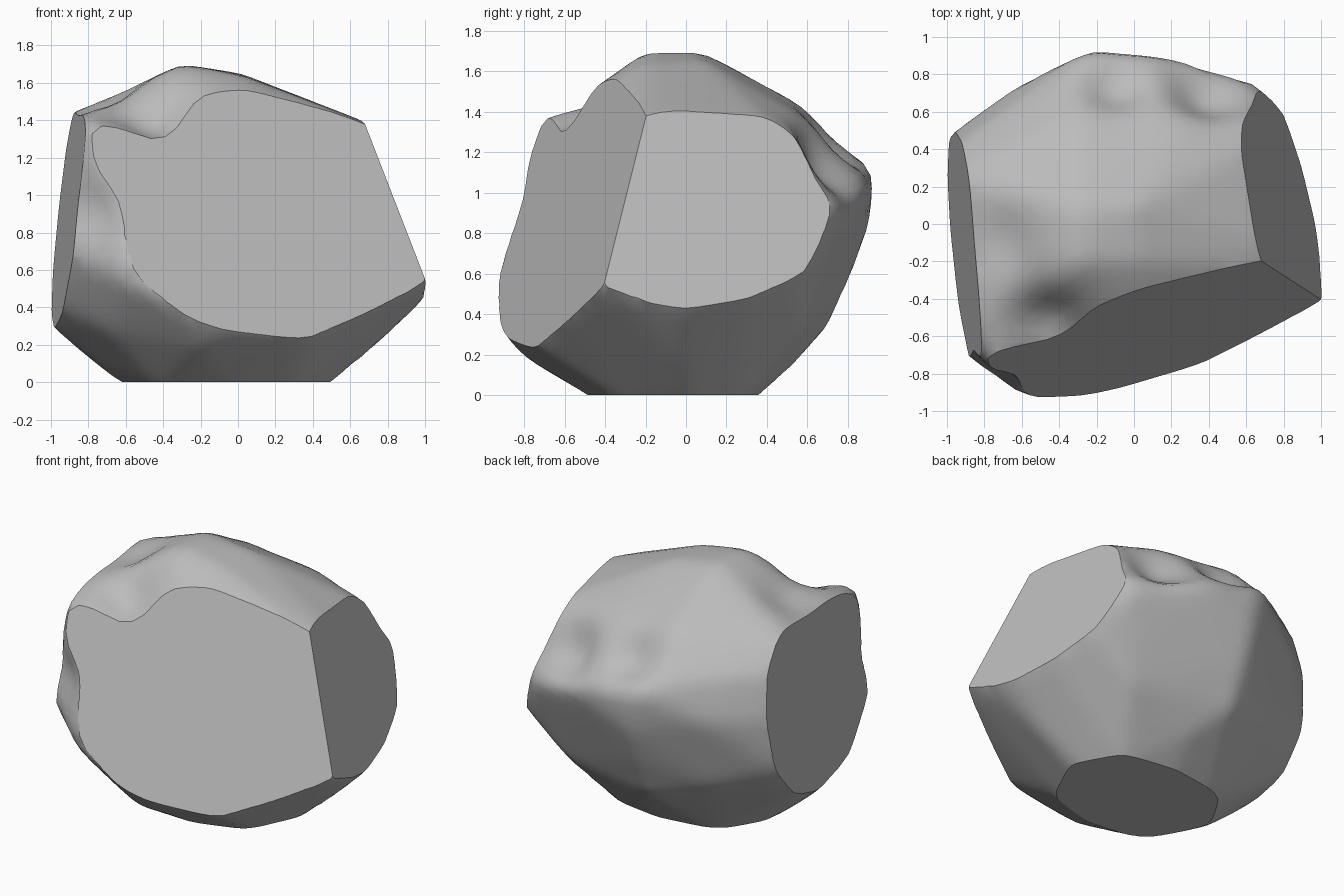
import bpy
import bmesh
import math
from mathutils import Vector
from mathutils.bvhtree import BVHTree

default_cube = bpy.data.objects.get("Cube")
if default_cube:
    bpy.data.objects.remove(default_cube, do_unlink=True)

# Cleaved planes: outward normal and offset
FRONT = (Vector((0.396, -1.158, 0.443)), 1.108)
RIGHT = (Vector((0.48, 0.088, 0.164)), 0.535)
LEFT = (Vector((-1, -0.086, 0.107)), 1.015)
BASE = (Vector((0, 0, -1)), 0)

# Outline of each cleaved face, in the two axes that span it
front_outline = [(-.77, 1.33), (-.2, 1.48), (.05, 1.5), (.5, 1.35), (.69, 1.34), (1, .55),
                 (.7, .4), (.36, .25), (-.05, .3), (-.3, .4), (-.52, .72), (-.74, 1.2)]
right_outline = [(-.2, 1.34), (-.08, 1.36), (.15, 1.32), (.4, 1.33), (.54, 1.25), (.6, .95),
                 (.57, .62), (.3, .5), (0, .45), (-.2, .48), (-.4, .56)]
left_outline = [(0, .33), (.25, .4), (.42, .6), (.46, .95), (.4, 1.25), (.25, 1.41),
                (-.1, 1.42), (-.55, 1.38), (-.62, 1), (-.69, .7), (-.4, .4)]
base_outline = [(-.55, 0), (-.4, .25), (-.05, .3), (.3, .25), (.44, 0),
                (.3, -.3), (0, -.4), (-.4, -.35)]

# Rounded crown, back and underside
crown = [(-.3, -.2, 1.7), (-.3, .08, 1.7), (.02, -.2, 1.64), (.02, .1, 1.65),
         (.3, .1, 1.5), (-.55, .1, 1.49), (-.3, .6, 1.42), (.3, .56, 1.38)]
back = [(-.23, .94, 1.15), (-.2, .91, .84), (.3, .88, 1), (.66, .76, .9), (.8, .6, .65),
        (-.62, .74, .95), (-.94, .5, .85), (-.2, .82, .6), (-.2, .7, .34), (0, .54, .16),
        (.5, .58, .35), (-.6, .6, .45)]
underside = [(-.72, -.1, .06), (-.88, -.1, .2), (.7, -.05, .16), (.95, -.15, .42),
             (-.1, -.58, .08), (-.2, -.79, .18), (-.25, -.89, .3), (-.7, -.6, .28),
             (-.58, -.93, .54)]


def on_plane(plane, pair, missing):
    """Complete a two-axis pair with the coordinate that lies on the plane."""
    normal, offset = plane
    p = list(pair)
    p.insert(missing, 0)
    p[missing] = (offset - normal.dot(Vector(p))) / normal[missing]
    return Vector(p)


points = [Vector(p) for p in crown + back + underside]
for plane, outline, missing in ((FRONT, front_outline, 1), (RIGHT, right_outline, 0),
                                (LEFT, left_outline, 0), (BASE, base_outline, 2)):
    ring = [on_plane(plane, pair, missing) for pair in outline]
    middle = sum(ring, Vector()) / len(ring)
    outward = plane[0].normalized()
    # A bulge past the plane leaves stone to cleave off
    points += [p + (p - middle) * 0.015 + outward * 0.05 for p in ring]
    points.append(middle + outward * 0.2)

# Rough hull of the stone
hull = bmesh.new()
for p in points:
    hull.verts.new(p)
bmesh.ops.convex_hull(hull, input=hull.verts)
tree = BVHTree.FromBMesh(hull)
hull.free()

# Even mesh wrapped on the hull and softened
centre = Vector((0, 0, 0.75))
bm = bmesh.new()
bmesh.ops.create_icosphere(bm, subdivisions=5, radius=1)
for v in bm.verts:
    hit = tree.ray_cast(centre, v.co.normalized())[0]
    if hit:
        v.co = hit
bmesh.ops.smooth_vert(bm, verts=bm.verts, factor=0.5,
                      use_axis_x=True, use_axis_y=True, use_axis_z=True)

# Chips and hollows: place, push, radius
hollows = [((-.48, -.52, 1.45), (.02, .05, -.15), .2),
           ((-.68, -.1, 1.47), (.02, 0, -.06), .17),
           ((.4, .75, 1.2), (-.02, -.09, -.08), .2),
           ((-.1, .8, 1.3), (0, -.08, -.08), .18),
           ((-.42, -.88, .72), (.03, .08, 0), .09),
           ((-.73, -.75, .9), (.03, .07, 0), .17)]
for place, push, radius in hollows:
    for v in bm.verts:
        distance = (v.co - Vector(place)).length / radius
        v.co += Vector(push) * math.exp(-distance * distance)

# Cleave the flat faces, each with a crisp rim
for normal, offset in (FRONT, RIGHT, LEFT, BASE):
    bmesh.ops.bisect_plane(
        bm, geom=bm.verts[:] + bm.edges[:] + bm.faces[:], dist=0.0001,
        plane_co=normal * offset / normal.length_squared, plane_no=normal, clear_outer=True)
    rim = [e for e in bm.edges if e.is_boundary]
    for edge in rim:
        edge.smooth = False
    bmesh.ops.holes_fill(bm, edges=rim, sides=0)
bmesh.ops.recalc_face_normals(bm, faces=bm.faces)

mesh = bpy.data.meshes.new("boulder")
bm.to_mesh(mesh)
bm.free()
boulder = bpy.data.objects.new("boulder", mesh)
bpy.context.collection.objects.link(boulder)

# Stone colour
stone = bpy.data.materials.new("grey_stone")
stone.use_nodes = True
colour = (0.5, 0.5, 0.5, 1)
stone.diffuse_color = colour
stone.node_tree.nodes["Principled BSDF"].inputs["Base Color"].default_value = colour
mesh.materials.append(stone)

bpy.ops.object.select_all(action="DESELECT")
boulder.select_set(True)
bpy.context.view_layer.objects.active = boulder
bpy.ops.object.shade_smooth_by_angle(angle=math.radians(40), keep_sharp_edges=True)
